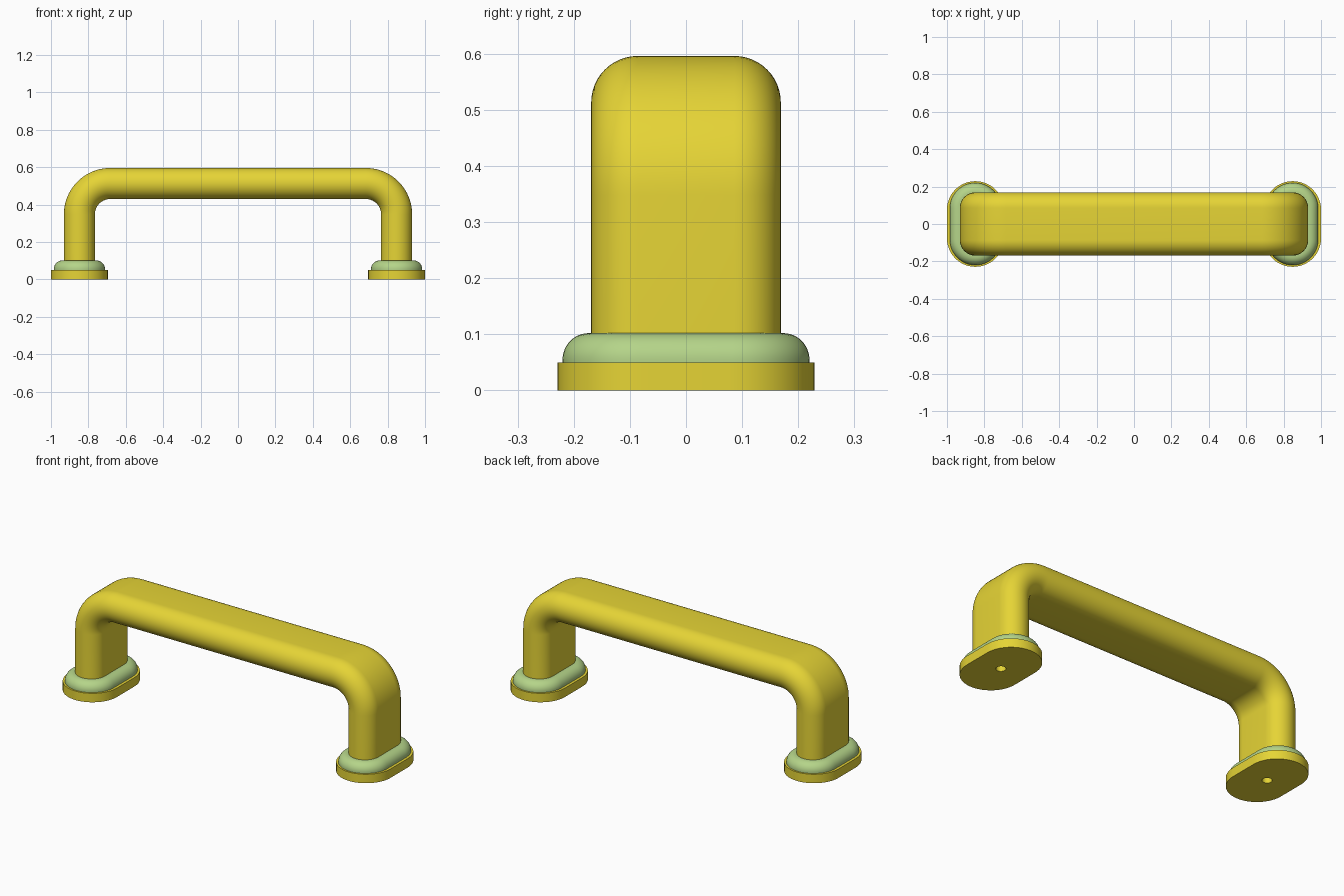
import bpy, bmesh, math
from mathutils import Vector

if "Cube" in bpy.data.objects:
    bpy.data.objects.remove(bpy.data.objects["Cube"])

FOOT_X = 0.848
TOP_Z = 0.513
BEND_R = 0.165


def material(name, color):
    m = bpy.data.materials.new(name)
    m.diffuse_color = color
    m.use_nodes = True
    m.node_tree.nodes["Principled BSDF"].inputs["Base Color"].default_value = m.diffuse_color
    return m


def stadium(center, radius, flat, tilt=0.0, n=24):
    """Slot outline, long along y; tilt turns it about the y axis."""
    u = Vector((math.cos(tilt), 0, math.sin(tilt)))
    v = Vector((0, 1, 0))
    pts = []
    for side in (1, -1):
        for i in range(n + 1):
            a = math.pi * i / n + (0 if side == 1 else math.pi)
            pts.append(Vector(center) + u * radius * math.cos(a)
                       + v * (radius * math.sin(a) + side * flat))
    return pts


def loft(name, rings, mat, closed=False, cap_start=False):
    """Skin the rings, then mirror the part to the other side."""
    bm = bmesh.new()
    loops = [[bm.verts.new(p) for p in ring] for ring in rings]
    pairs = list(zip(loops, loops[1:]))
    if closed:
        pairs.append((loops[-1], loops[0]))
    for a, b in pairs:
        for i in range(len(a)):
            j = (i + 1) % len(a)
            bm.faces.new((a[i], a[j], b[j], b[i]))
    if cap_start:
        bm.faces.new(loops[0])
    bmesh.ops.remove_doubles(bm, verts=bm.verts, dist=1e-5)
    bmesh.ops.recalc_face_normals(bm, faces=bm.faces)
    me = bpy.data.meshes.new(name)
    bm.to_mesh(me)
    bm.free()
    me.materials.append(mat)
    ob = bpy.data.objects.new(name, me)
    bpy.context.collection.objects.link(ob)
    bpy.ops.object.select_all(action='DESELECT')
    ob.select_set(True)
    bpy.context.view_layer.objects.active = ob
    bpy.ops.object.shade_smooth_by_angle(angle=math.radians(35))
    mirror = ob.modifiers.new("mirror", 'MIRROR')
    mirror.use_clip = True
    return ob


def foot_rings(profile):
    return [stadium((FOOT_X, 0, z), r, flat) for r, flat, z in profile]


yellow = material("yellow", (0.79, 0.66, 0.036, 1))
green = material("green", (0.46, 0.66, 0.25, 1))
HOLE = 0.025

# Foot plates with a screw hole
loft("foot_plates", foot_rings([
    (HOLE, 0, 0.05), (HOLE, 0, 0), (0.152, 0.077, 0), (0.152, 0.077, 0.05)]),
    yellow, closed=True)

# Rounded collars on the plates
R = 0.047
profile = [(HOLE, 0, 0.102), (HOLE, 0, 0.05), (0.137, 0.083, 0.05)]
for i in range(13):
    a = math.pi / 2 * i / 12
    profile.append((0.137 - R + R * math.cos(a), 0.083, 0.055 + R * math.sin(a)))
loft("collars", foot_rings(profile), green, closed=True)

# Handle: blind screw hole, upright leg, bend, then grip to the middle
SR, SF = 0.083, 0.086
rings = foot_rings([(HOLE, 0, 0.3), (HOLE, 0, 0.102), (SR, SF, 0.102)])
for i in range(21):
    a = math.pi / 2 * i / 20
    rings.append(stadium((FOOT_X - BEND_R + BEND_R * math.cos(a), 0,
                          TOP_Z - BEND_R + BEND_R * math.sin(a)), SR, SF, a))
rings.append(stadium((0, 0, TOP_Z), SR, SF, math.pi / 2))
loft("handle", rings, yellow, cap_start=True)
